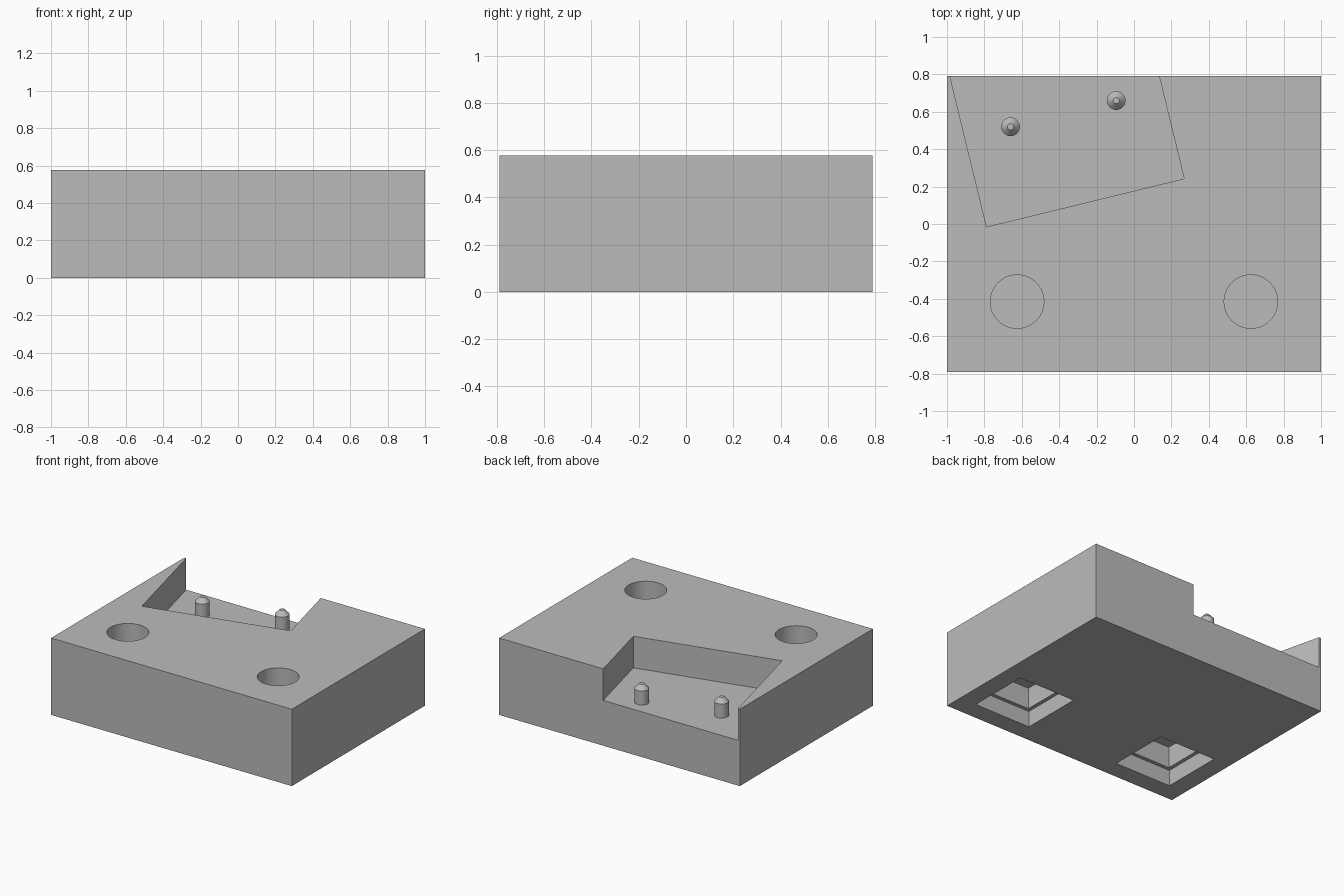
import bpy, math
from mathutils import Matrix, Vector

cube = bpy.data.objects.get("Cube")
if cube:
    bpy.data.objects.remove(cube, do_unlink=True)

HEIGHT, FLOOR = 0.577, 0.34
HOLE_X, HOLE_Y = 0.625, -0.415

grey = bpy.data.materials.new("plain_grey")
grey.use_nodes = True
grey.diffuse_color = (0.5, 0.5, 0.5, 1)
grey.node_tree.nodes["Principled BSDF"].inputs["Base Color"].default_value = (0.5, 0.5, 0.5, 1)


def box(name, lo, hi):
    """Axis-aligned box between two corners."""
    lo, hi = Vector(lo), Vector(hi)
    bpy.ops.mesh.primitive_cube_add(size=1)
    ob = bpy.context.object
    ob.name = name
    ob.data.transform(Matrix.Translation((lo + hi) / 2) @ Matrix.Diagonal((*(hi - lo), 1)))
    return ob


def rod(name, x, y, z0, z1, r0, r1, sides=64):
    """Vertical cylinder or truncated cone."""
    bpy.ops.mesh.primitive_cone_add(vertices=sides, radius1=r0, radius2=r1,
                                    depth=z1 - z0, location=(x, y, (z0 + z1) / 2))
    ob = bpy.context.object
    ob.name = name
    return ob


def combine(target, tool, operation="DIFFERENCE"):
    """Apply a boolean and discard the tool object."""
    tool.hide_render = True
    mod = target.modifiers.new(tool.name, "BOOLEAN")
    mod.operation, mod.solver, mod.object = operation, "EXACT", tool
    bpy.context.view_layer.objects.active = target
    bpy.ops.object.modifier_apply(modifier=mod.name)
    bpy.data.objects.remove(tool, do_unlink=True)


def finish(ob):
    ob.data.materials.clear()
    ob.data.materials.append(grey)
    bpy.ops.object.select_all(action="DESELECT")
    ob.select_set(True)
    bpy.context.view_layer.objects.active = ob
    bpy.ops.object.shade_smooth_by_angle(angle=math.radians(30))


# Main block
block = box("base_block", (-1, -0.79, 0), (1, 0.79, HEIGHT))

# Slanted pocket, open at the back
pocket = box("pocket_cutter", (0, 0, FLOOR), (1.087, 1.6, 1))
pocket.location = (-0.788, -0.015, 0)
pocket.rotation_euler.z = math.radians(13.7)
combine(block, pocket)

for side in (-1, 1):
    x = side * HOLE_X
    # Round blind hole in the top
    combine(block, rod("hole_cutter", x, HOLE_Y, 0.30, 1, 0.143, 0.143))
    # Stepped square recess in the underside
    for half, top in ((0.236, 0.12), (0.208, 0.28)):
        combine(block, box("recess_cutter", (x - half, HOLE_Y - half, -0.1),
                           (x + half, HOLE_Y + half, top)))
finish(block)

# Locating pins with chamfered tips
for name, x, y in (("right_pin", -0.66, 0.52), ("left_pin", -0.095, 0.66)):
    pin = rod(name, x, y, FLOOR - 0.02, FLOOR + 0.105, 0.05, 0.05, 32)
    tip = rod("tip", x, y, FLOOR + 0.105, FLOOR + 0.14, 0.05, 0.017, 32)
    combine(pin, tip, "UNION")
    finish(pin)
